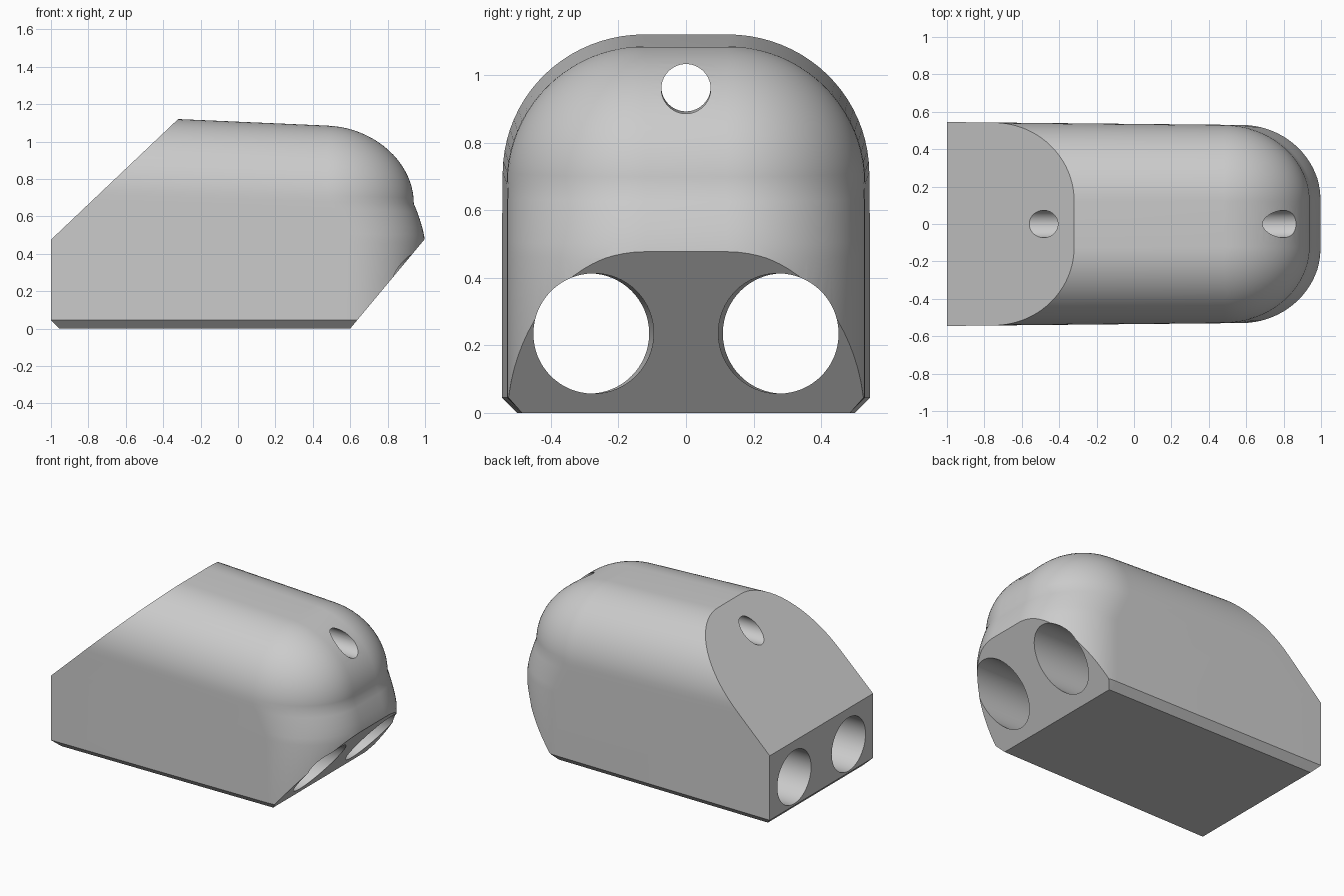
import bpy, bmesh, math
from mathutils import Vector

cube = bpy.data.objects.get("Cube")
if cube:
    bpy.data.objects.remove(cube)

grey = bpy.data.materials.new("light grey")
grey.use_nodes = True
colour = (0.6, 0.6, 0.6, 1)
grey.diffuse_color = colour
grey.node_tree.nodes["Principled BSDF"].inputs["Base Color"].default_value = colour

BACK = -1.0
FLAT = 0.125      # half width of the flat strip on top and nose
ROUND = 0.42      # radius of the rounded edges
ARC = 20          # steps per quarter turn


def outline(z, half_width, nose, corner_x, back=BACK):
    """One horizontal slice: square at the back, rounded at the nose."""
    side = [(back, half_width)]
    for i in range(ARC + 1):
        a = math.pi / 2 * (1 - i / ARC)
        side.append((corner_x + (nose - corner_x) * math.cos(a),
                     FLAT + (half_width - FLAT) * math.sin(a)))
    ring = side + [(x, -y) for x, y in reversed(side)]
    # the body narrows and drops slightly towards the nose
    return [Vector((x, y * (1 - 0.018 * (x + 1)),
                    z - 0.043 * (x + 0.32) * max(0, z - 0.1))) for x, y in ring]


# slices from the chamfered base up over the dome
wide = FLAT + ROUND
slices = [outline(0, wide - 0.045, 1, 0.58, BACK + 0.045),
          outline(0.045, wide, 1, 0.58),
          outline(0.48, wide, 1, 0.58)]
for i in range(1, 5):
    t = i / 5
    slices.append(outline(0.48 + 0.22 * t, wide, 1 - 0.06 * t ** 1.5, 0.58 - 0.1 * t))
for i in range(ARC + 1):
    a = math.pi / 2 * i / ARC
    slices.append(outline(0.7 + ROUND * math.sin(a), FLAT + ROUND * math.cos(a),
                          0.48 + 0.46 * math.cos(a), 0.48))

bm = bmesh.new()
rings = [[bm.verts.new(p) for p in s] for s in slices]
n = len(rings[0])
for low, high in zip(rings, rings[1:]):
    for i in range(n):
        j = (i + 1) % n
        bm.faces.new((low[i], low[j], high[j], high[i]))
bm.faces.new(rings[0])
bm.faces.new(rings[-1])
bmesh.ops.remove_doubles(bm, verts=bm.verts, dist=0.0005)


def slice_off(point, normal):
    """Cut the body by a plane and close the opening."""
    geom = bm.verts[:] + bm.edges[:] + bm.faces[:]
    bmesh.ops.bisect_plane(bm, geom=geom, dist=0.0001, plane_co=point,
                           plane_no=normal, clear_outer=True)
    rim = [e for e in bm.edges if e.is_boundary]
    bmesh.ops.holes_fill(bm, edges=rim, sides=0)


slice_off((-1, 0, 0.475), (-0.645, 0, 0.68))   # sloping back
slice_off((0.6, 0, 0), (0.48, 0, -0.4))        # undercut nose
bmesh.ops.recalc_face_normals(bm, faces=bm.faces)

mesh = bpy.data.meshes.new("body")
bm.to_mesh(mesh)
bm.free()
body = bpy.data.objects.new("body", mesh)
bpy.context.collection.objects.link(body)
mesh.materials.append(grey)


def bore(name, start, end, radius):
    """Drill a round hole through the body."""
    start, end = Vector(start), Vector(end)
    axis = (end - start).normalized()
    bpy.ops.mesh.primitive_cylinder_add(vertices=64, radius=radius,
                                        depth=(end - start).length + 1.2,
                                        location=(start + end) / 2)
    cutter = bpy.context.object
    cutter.name = name
    cutter.rotation_euler = axis.to_track_quat('Z', 'Y').to_euler()
    cutter.data.materials.append(grey)
    mod = body.modifiers.new(name, 'BOOLEAN')
    mod.operation = 'DIFFERENCE'
    mod.solver = 'EXACT'
    mod.object = cutter
    bpy.context.view_layer.objects.active = body
    bpy.ops.object.modifier_apply(modifier=name)
    bpy.data.objects.remove(cutter)


for name, s in (("left_bore", -1), ("right_bore", 1)):
    bore(name, (-1, s * 0.287, 0.235), (0.75, s * 0.274, 0.235), 0.178)
bore("top_bore", (-0.48, 0, 0.965), (0.78, 0, 0.959), 0.073)

bpy.ops.object.select_all(action='DESELECT')
body.select_set(True)
bpy.context.view_layer.objects.active = body
bpy.ops.object.shade_smooth_by_angle(angle=math.radians(25))
